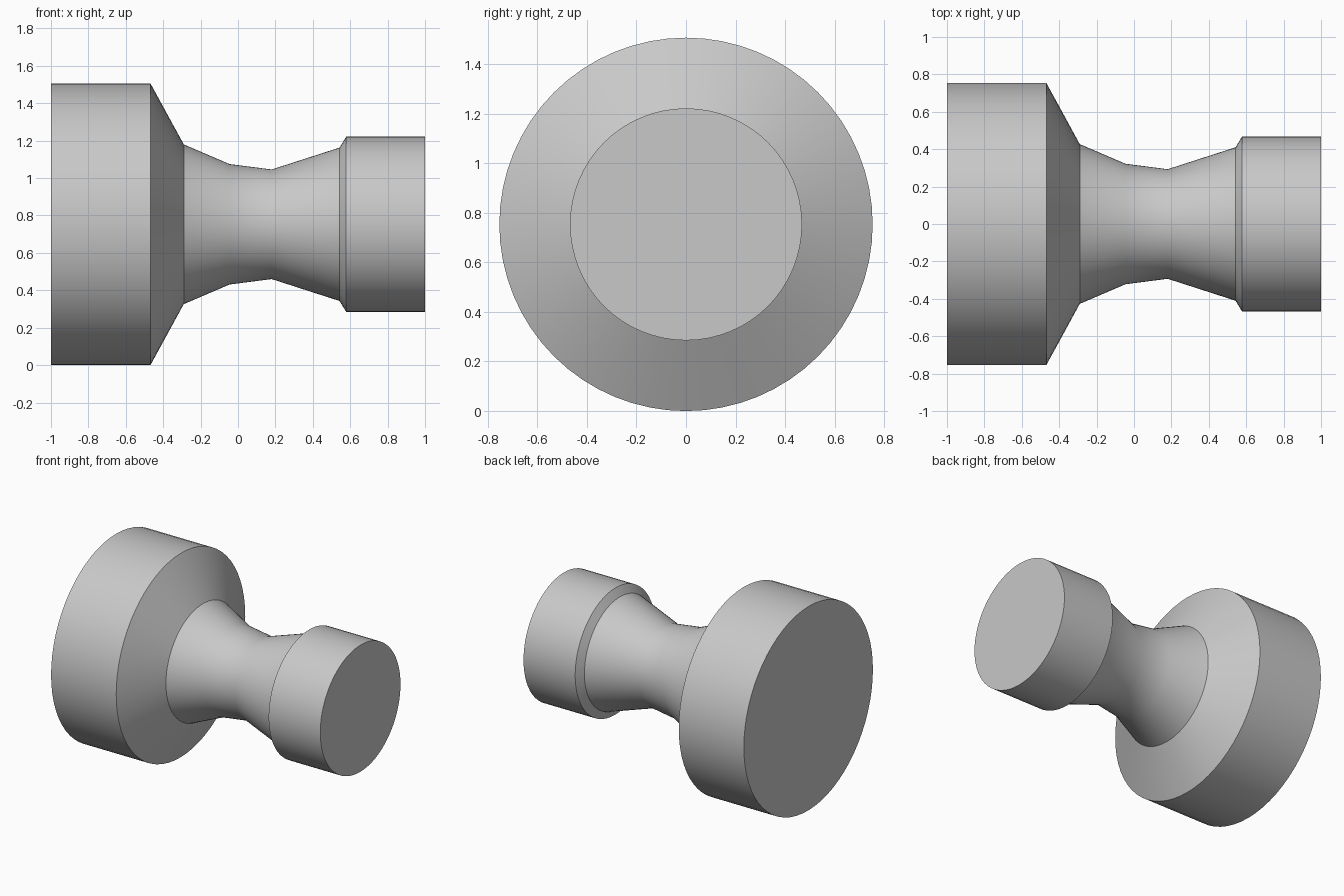
import bpy
import bmesh
from math import radians, cos, sin, tau

cube = bpy.data.objects.get("Cube")
if cube:
    bpy.data.objects.remove(cube, do_unlink=True)

SEGMENTS = 64
AXIS_HEIGHT = 0.753

# Plain grey for the whole turned piece
grey = bpy.data.materials.new("plain grey")
grey.use_nodes = True
colour = (0.58, 0.58, 0.58, 1)
grey.diffuse_color = colour
grey.node_tree.nodes["Principled BSDF"].inputs["Base Color"].default_value = colour

# Turned profile as (x, radius): wide head, cone, waisted neck, lip, small head
profile = [
    (-1.0, 0.753), (-0.468, 0.753),
    (-0.29, 0.427), (-0.045, 0.322), (0.18, 0.293), (0.543, 0.41),
    (0.578, 0.468), (1.0, 0.468),
]


def lathe_along_x(name, points):
    """Closed solid of revolution around the x axis."""
    bm = bmesh.new()
    rings = [
        [bm.verts.new((x, r * cos(tau * i / SEGMENTS), r * sin(tau * i / SEGMENTS)))
         for i in range(SEGMENTS)]
        for x, r in points
    ]
    for a, b in zip(rings, rings[1:]):
        for i in range(SEGMENTS):
            j = (i + 1) % SEGMENTS
            bm.faces.new((a[i], a[j], b[j], b[i]))
    # Flat end caps
    bm.faces.new(rings[0])
    bm.faces.new(rings[-1])
    bmesh.ops.recalc_face_normals(bm, faces=bm.faces)
    mesh = bpy.data.meshes.new(name)
    bm.to_mesh(mesh)
    bm.free()
    mesh.materials.append(grey)
    obj = bpy.data.objects.new(name, mesh)
    bpy.context.collection.objects.link(obj)
    return obj


spool = lathe_along_x("turned_spool", profile)
spool.location.z = AXIS_HEIGHT

# Smooth round surfaces, crisp rims
bpy.ops.object.select_all(action="DESELECT")
spool.select_set(True)
bpy.context.view_layer.objects.active = spool
bpy.ops.object.shade_smooth_by_angle(angle=radians(30))
